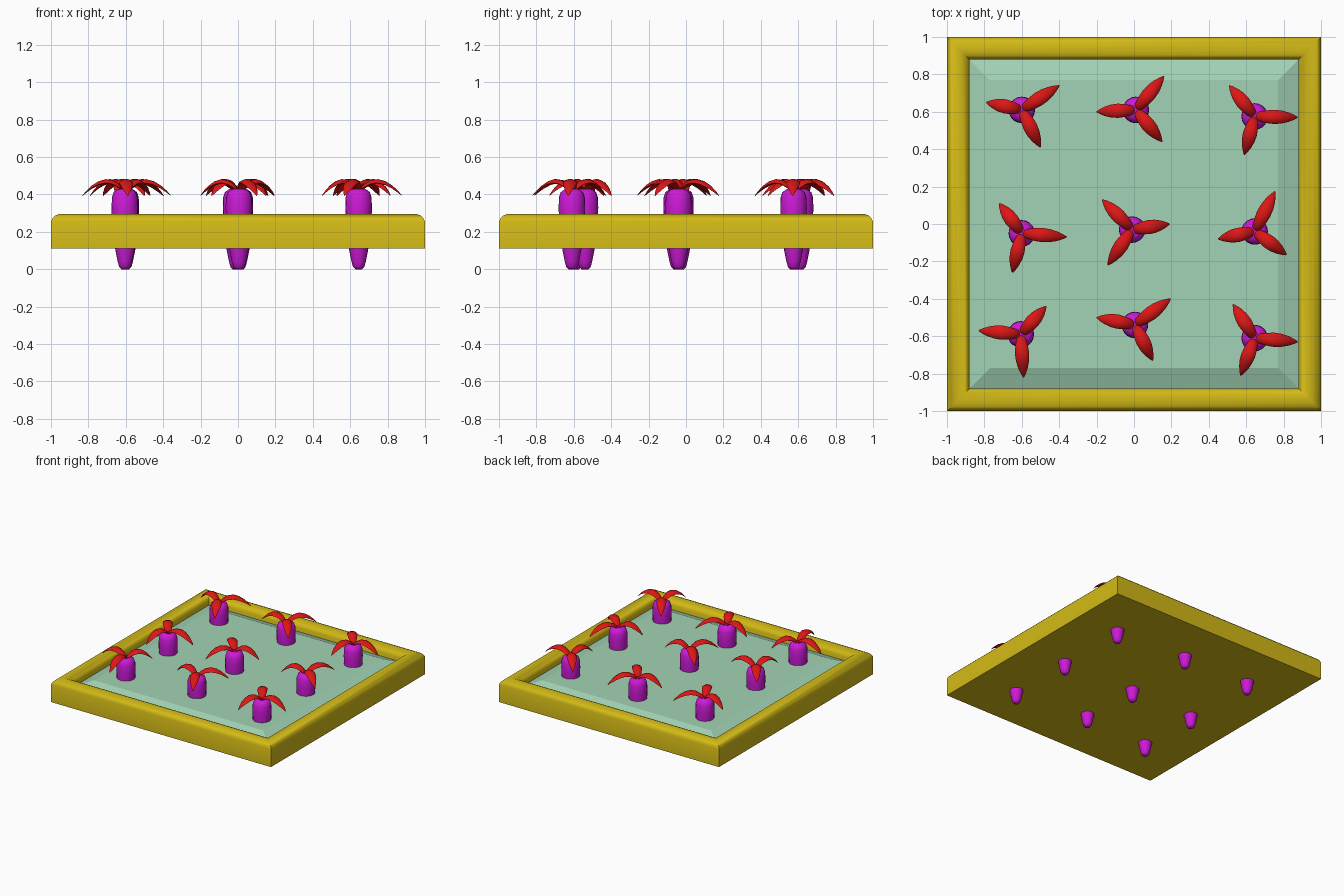
import bpy, bmesh, math
from mathutils import Vector

if "Cube" in bpy.data.objects:
    bpy.data.objects.remove(bpy.data.objects["Cube"])


def material(name, rgb):
    m = bpy.data.materials.new(name)
    m.diffuse_color = (*rgb, 1)
    m.use_nodes = True
    m.node_tree.nodes["Principled BSDF"].inputs["Base Color"].default_value = m.diffuse_color
    return m


YELLOW = material("yellow", (0.65, 0.49, 0.008))
GREEN = material("green", (0.36, 0.65, 0.46))
PURPLE = material("purple", (0.62, 0.01, 0.68))
RED = material("red", (0.72, 0.008, 0.008))


def skin(name, rings, mat, cap_start=True, cap_end=True, angle=40):
    """Join closed rings of points into one surface."""
    bm = bmesh.new()
    loops = [[bm.verts.new(p) for p in ring] for ring in rings]
    n = len(loops[0])
    for a, b in zip(loops, loops[1:]):
        for i in range(n):
            j = (i + 1) % n
            bm.faces.new((a[i], a[j], b[j], b[i]))
    if cap_start:
        bm.faces.new(loops[0][::-1])
    if cap_end:
        bm.faces.new(loops[-1])
    bmesh.ops.recalc_face_normals(bm, faces=bm.faces)
    if not cap_start and sum(f.normal.z for f in bm.faces) < 0:
        bmesh.ops.reverse_faces(bm, faces=bm.faces)
    me = bpy.data.meshes.new(name)
    bm.to_mesh(me)
    bm.free()
    me.materials.append(mat)
    ob = bpy.data.objects.new(name, me)
    bpy.context.collection.objects.link(ob)
    bpy.ops.object.select_all(action='DESELECT')
    ob.select_set(True)
    bpy.context.view_layer.objects.active = ob
    bpy.ops.object.shade_smooth_by_angle(angle=math.radians(angle))
    return ob


def square(h, z):
    return [(-h, -h, z), (h, -h, z), (h, h, z), (-h, h, z)]


def circle(x, y, r, z, n=20):
    return [(x + r * math.cos(math.tau * i / n),
             y + r * math.sin(math.tau * i / n), z) for i in range(n)]


# Planter tray with a rounded rim
tray_profile = [(1, 0.11), (1, 0.255), (0.992, 0.272), (0.977, 0.287),
                (0.955, 0.296), (0.925, 0.296), (0.903, 0.287),
                (0.888, 0.272), (0.88, 0.255), (0.88, 0.14)]
skin("tray", [square(h, z) for h, z in tray_profile], YELLOW)

# Raised bed filling the tray, sloping down at the edges
bed_profile = [(0.88, 0.16), (0.88, 0.22), (0.77, 0.262)]
skin("bed", [square(h, z) for h, z in bed_profile], GREEN, cap_start=False, angle=10)

ROOT = [(0.018, 0.0), (0.03, 0.012), (0.038, 0.04), (0.05, 0.10), (0.062, 0.18),
        (0.069, 0.26), (0.071, 0.33), (0.069, 0.385), (0.06, 0.412),
        (0.04, 0.427), (0.015, 0.432)]

# Leaf stations: fraction of length, centreline height, half width, half thickness
LEAF = [(0.0, 0.415, 0.018, 0.010), (0.12, 0.443, 0.026, 0.012),
        (0.28, 0.465, 0.034, 0.012), (0.45, 0.472, 0.038, 0.011),
        (0.62, 0.462, 0.035, 0.010), (0.78, 0.441, 0.026, 0.008),
        (0.91, 0.416, 0.014, 0.005), (1.0, 0.395, 0.003, 0.002)]


def leaf(name, cx, cy, tx, ty):
    out = Vector((tx - cx, ty - cy, 0))
    side = Vector((-out.y, out.x, 0)).normalized()
    rings = []
    for t, z, w, th in LEAF:
        c = Vector((cx, cy, z)) + out * t
        ring = []
        for i in range(10):
            a = math.tau * i / 10
            u = math.cos(a)
            # edges droop a little below the middle
            ring.append(c + side * (w * u)
                        + Vector((0, 0, th * math.sin(a) - 0.25 * w * u * u)))
        rings.append(ring)
    skin(name, rings, RED, angle=60)


# Each plant: root centre, then its three leaf tips
PLANTS = [
    ((-0.60, 0.61), (-0.79, 0.65), (-0.40, 0.74), (-0.50, 0.41)),
    ((0.01, 0.61), (0.16, 0.79), (-0.20, 0.60), (0.15, 0.44)),
    ((0.645, 0.575), (0.51, 0.74), (0.875, 0.57), (0.59, 0.37)),
    ((-0.60, -0.05), (-0.72, 0.11), (-0.36, -0.07), (-0.65, -0.26)),
    ((-0.01, -0.03), (0.19, 0.0), (-0.17, 0.13), (-0.14, -0.22)),
    ((0.645, -0.04), (0.755, 0.175), (0.45, -0.08), (0.815, -0.165)),
    ((-0.605, -0.59), (-0.47, -0.44), (-0.83, -0.57), (-0.59, -0.82)),
    ((0.005, -0.54), (0.195, -0.40), (-0.20, -0.50), (0.10, -0.73)),
    ((0.645, -0.61), (0.53, -0.43), (0.875, -0.63), (0.57, -0.81)),
]

for k, ((x, y), *tips) in enumerate(PLANTS, 1):
    skin(f"root_{k}", [circle(x, y, r, z) for r, z in ROOT], PURPLE, angle=50)
    for n, (tx, ty) in enumerate(tips, 1):
        leaf(f"leaf_{k}_{n}", x, y, tx, ty)
